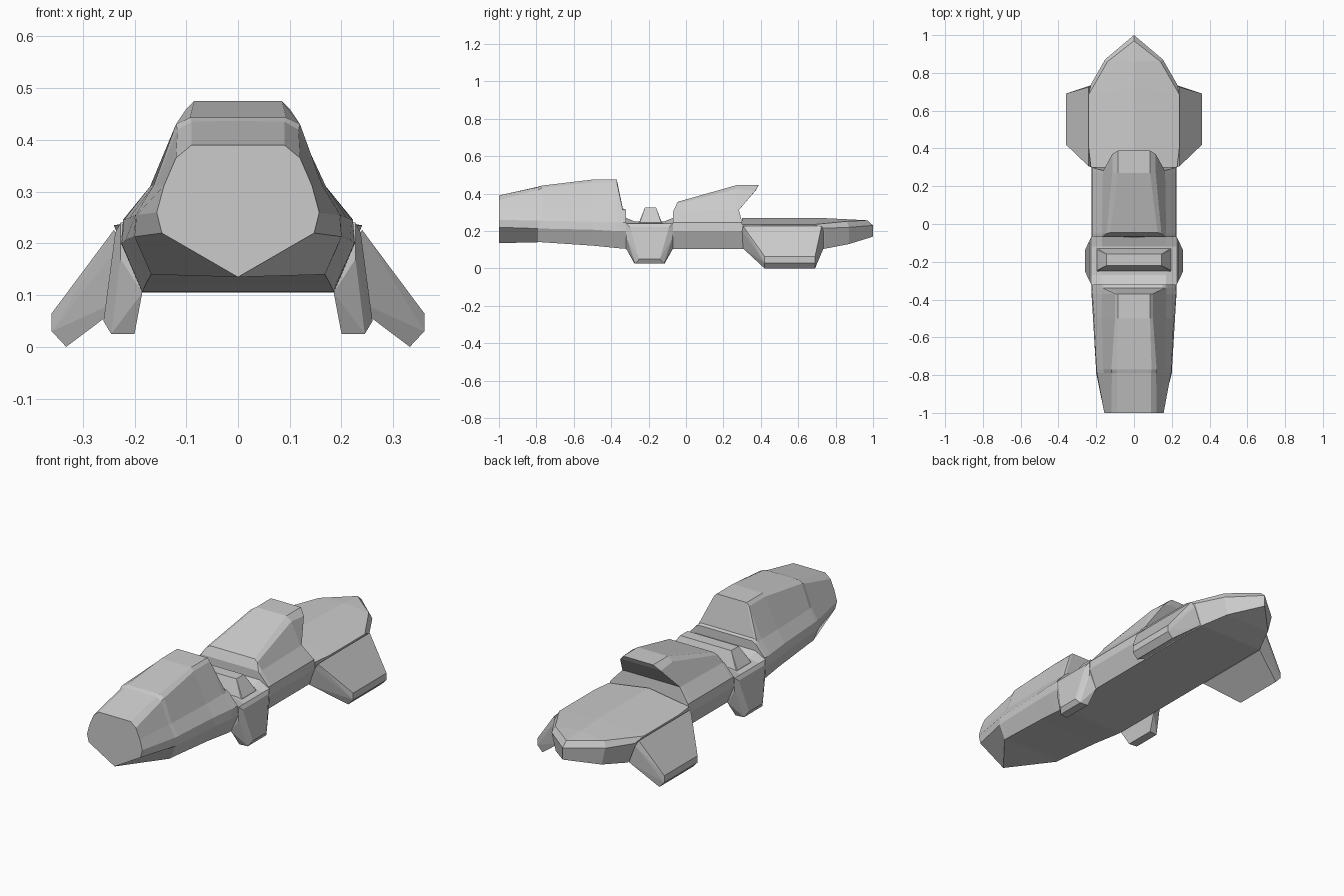
import bpy, bmesh


def finish(name, bm):
    bmesh.ops.recalc_face_normals(bm, faces=bm.faces)
    mesh = bpy.data.meshes.new(name)
    bm.to_mesh(mesh)
    bm.free()
    obj = bpy.data.objects.new(name, mesh)
    bpy.context.collection.objects.link(obj)
    return obj


def loft(name, rows, caps=(True, True)):
    """Skin half cross-sections (bottom centre to top centre), mirrored in x."""
    bm = bmesh.new()
    rings = []
    for row in rows:
        full = list(row) + [(-x, y, z) for x, y, z in row[-2:0:-1]]
        rings.append([bm.verts.new(p) for p in full])
    n = len(rings[0])
    for a, b in zip(rings, rings[1:]):
        for i in range(n):
            j = (i + 1) % n
            bm.faces.new((a[i], a[j], b[j], b[i]))
    if caps[0]:
        bm.faces.new(rings[0])
    if caps[1]:
        bm.faces.new(rings[-1])
    bmesh.ops.remove_doubles(bm, verts=bm.verts, dist=0.0005)
    bmesh.ops.dissolve_degenerate(bm, edges=bm.edges, dist=0.0005)
    return finish(name, bm)


def hull(name, points):
    bm = bmesh.new()
    for p in points:
        bm.verts.new(p)
    bmesh.ops.convex_hull(bm, input=bm.verts)
    bmesh.ops.dissolve_limit(bm, angle_limit=0.02, verts=bm.verts, edges=bm.edges)
    return finish(name, bm)


def at(y, section):
    return [(x, y, z) for x, z in section]


# nose with the front canopy
nose = [
    (-1.0, [(0, .135), (0, .135), (.147, .22), (.157, .26), (.143, .312), (.12, .365), (.09, .39), (0, .39)]),
    (-.79, [(0, .14), (.168, .14), (.2, .213), (.196, .255), (.16, .312), (.117, .42), (.09, .435), (0, .437)]),
    (-.77, [(0, .14), (.168, .14), (.201, .213), (.198, .255), (.163, .312), (.12, .43), (.093, .443), (0, .443)]),
    (-.5, [(0, .122), (.178, .122), (.217, .207), (.21, .25), (.17, .31), (.1, .46), (.085, .475), (0, .475)]),
    (-.37, [(0, .109), (.184, .109), (.225, .2), (.22, .246), (.17, .31), (.1, .46), (.085, .475), (0, .475)]),
    (-.338, [(0, .106), (.185, .106), (.226, .2), (.222, .246), (.172, .305), (.165, .312), (.15, .32), (0, .32)]),
    (-.32, [(0, .105), (.185, .105), (.226, .2), (.222, .246), (.172, .303), (.165, .308), (.15, .315), (0, .315)]),
]
loft("nose_hull", [at(y, s) for y, s in nose])

# waist section, dished slightly along its top
LOWER = [(0, .105), (.185, .105), (.226, .2)]
loft("waist_hull", [at(y, LOWER + [(.226, .24), (.17, z), (0, z)])
                    for y, z in ((-.32, .27), (-.27, .25), (-.12, .25), (-.07, .27))])

# raised bar across the waist
hull("waist_bar", [(s * x, -.19 + t * y, z) for s in (-1, 1) for t in (-1, 1)
                   for x, y, z in ((.2, .065, .235), (.195, .055, .25), (.145, .03, .325))])

# rear hull with the raked rear cover and its overhanging edge
rear = [
    (-.07, [(.222, -.07, .246), (.17, -.07, .303), (.165, -.068, .306), (.155, -.066, .31), (0, -.066, .31)]),
    (-.05, [(.222, -.05, .246), (.17, -.05, .31), (.145, -.05, .345), (.125, -.045, .356), (0, -.045, .356)]),
    (.27, [(.222, .27, .246), (.165, .27, .312), (.115, .27, .425), (.085, .27, .445), (0, .27, .445)]),
    (.3, [(.222, .3, .246), (.163, .283, .312), (.115, .37, .415), (.085, .388, .445), (0, .388, .445)]),
    (.3, [(.222, .3, .246), (.163, .283, .312), (.115, .37, .415), (.085, .375, .42), (0, .375, .42)]),
    (.3, [(.222, .3, .246), (.163, .283, .312), (.163, .283, .312), (.12, .283, .313), (0, .283, .313)]),
]
loft("rear_hull", [at(y, LOWER) + upper for y, upper in rear])

# tapering tail
loft("tail_hull", [
    at(.3, LOWER + [(.228, .235), (0, .27)]),
    at(.4, LOWER + [(.24, .235), (0, .27)]),
    [(0, .74, .105), (.185, .74, .105), (.228, .74, .215), (.24, .685, .235), (0, .72, .27)],
    [(0, .87, .13), (.13, .87, .13), (.152, .872, .22), (.14, .86, .252), (0, .86, .263)],
    [(0, 1, .17), (0, 1, .17), (0, 1, .23), (0, .97, .257), (0, .97, .257)],
], caps=(True, False))

# waist legs and drooping tail wings, both sides
for side, s in (("left", -1), ("right", 1)):
    leg = ((.21, .125, .242), (.227, .125, .24), (.227, .125, .17), (.237, .105, .222), (.185, .125, .105),
           (.26, .055, .05), (.245, .075, .025), (.2, .08, .025))
    hull(side + "_waist_leg", [(s * x, -.195 + t * y, z) for t in (-1, 1) for x, y, z in leg])
    root = [(s * x, y, z) for x, y, z in ((.24, .305, .226), (.24, .725, .226), (.225, .3, .2),
                                          (.19, .305, .107), (.19, .735, .107), (.226, .735, .2))]
    tip = [(s * x, y, z) for y in (.42, .69) for x, z in ((.36, .065), (.36, .03), (.332, 0))]
    hull(side + "_tail_wing", root + tip)
